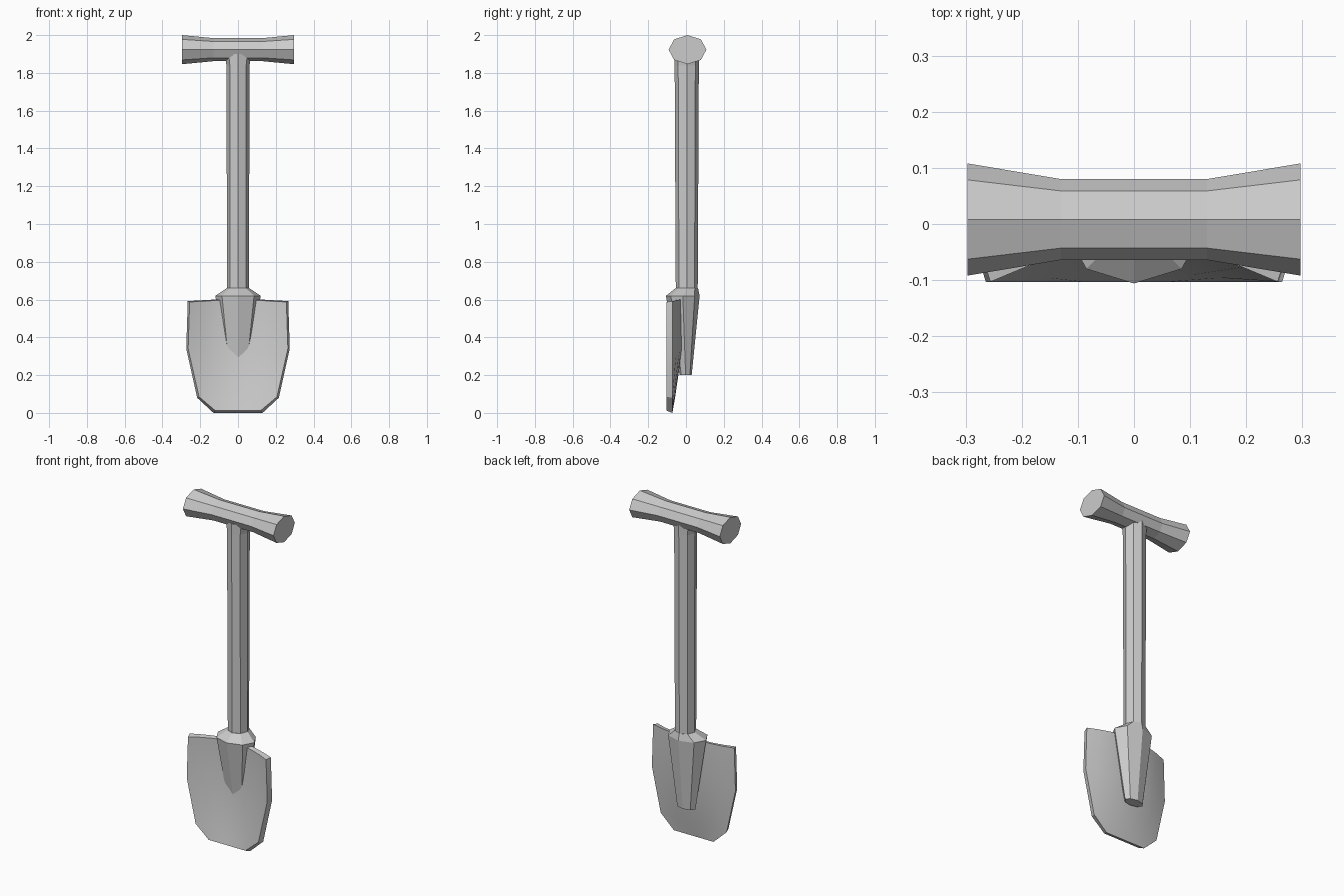
import bpy, bmesh, math

cube = bpy.data.objects.get("Cube")
if cube:
    bpy.data.objects.remove(cube, do_unlink=True)

grey = bpy.data.materials.new("plain_grey")
grey.use_nodes = True
colour = (0.6, 0.6, 0.6, 1)
grey.diffuse_color = colour
grey.node_tree.nodes["Principled BSDF"].inputs["Base Color"].default_value = colour


def loft(name, rings, strip_caps=False, smooth=None):
    """Skin a list of closed rings and cap both ends."""
    bm = bmesh.new()
    loops = [[bm.verts.new(p) for p in ring] for ring in rings]
    n = len(loops[0])
    for a, b in zip(loops, loops[1:]):
        for i in range(n):
            j = (i + 1) % n
            bm.faces.new((a[i], a[j], b[j], b[i]))
    for loop in (loops[0], loops[-1]):
        if strip_caps:
            for i in range(n // 2 - 1):
                bm.faces.new((loop[i], loop[i + 1], loop[n - 2 - i], loop[n - 1 - i]))
        else:
            bm.faces.new(loop)
    bmesh.ops.recalc_face_normals(bm, faces=bm.faces)
    mesh = bpy.data.meshes.new(name)
    bm.to_mesh(mesh)
    bm.free()
    mesh.materials.append(grey)
    obj = bpy.data.objects.new(name, mesh)
    bpy.context.collection.objects.link(obj)
    if smooth:
        bpy.ops.object.select_all(action='DESELECT')
        obj.select_set(True)
        bpy.context.view_layer.objects.active = obj
        bpy.ops.object.shade_smooth_by_angle(angle=math.radians(smooth))
    return obj


def octagon(ru, rv):
    return [(ru * math.cos(k * math.pi / 4), rv * math.sin(k * math.pi / 4))
            for k in range(8)]


def upright(z, cy, rx, ry):
    return [(u, cy + v, z) for u, v in octagon(rx, ry)]


# Grip: horizontal octagonal bar, waisted in the middle
grip = [[(x, 0.008 + u, 1.923 + v) for u, v in octagon(ry, rz)]
        for x, ry, rz in ((-0.297, 0.1, 0.077), (-0.13, 0.072, 0.061),
                          (0.13, 0.072, 0.061), (0.297, 0.1, 0.077))]
loft("grip", grip)

# Shaft: octagonal pole with a small flare under the grip
loft("shaft", [upright(0.64, 0.004, 0.058, 0.058),
               upright(1.84, 0.004, 0.061, 0.064),
               upright(1.9, 0.004, 0.07, 0.064)])

# Socket: sloped collar above a long tapering body
loft("socket", [upright(0.66, 0.004, 0.06, 0.06),
                upright(0.62, -0.017, 0.12, 0.089),
                upright(0.2, -0.002, 0.06, 0.032)])


# Blade: dished plate with a bevelled rim
def blade_ring(z, width, dish, rim_drop):
    steps = [k / 4 for k in range(-4, 5)]
    rise = 0.015 if z > 0.5 else 0
    front = [(t * (width - 0.01), -0.103 + 0.061 * dish * (1 - t * t),
              z + rim_drop + rise * (1 - abs(t))) for t in steps]
    back = [(t * width, -0.072 + 0.052 * dish * (1 - t * t),
             z + rise * (1 - abs(t))) for t in reversed(steps)]
    return front + back


loft("blade", [blade_ring(0.0, 0.13, 0, 0.012),
               blade_ring(0.08, 0.216, 0.27, 0.005),
               blade_ring(0.34, 0.274, 1, 0),
               blade_ring(0.592, 0.266, 1, -0.005)],
     strip_caps=True, smooth=30)
